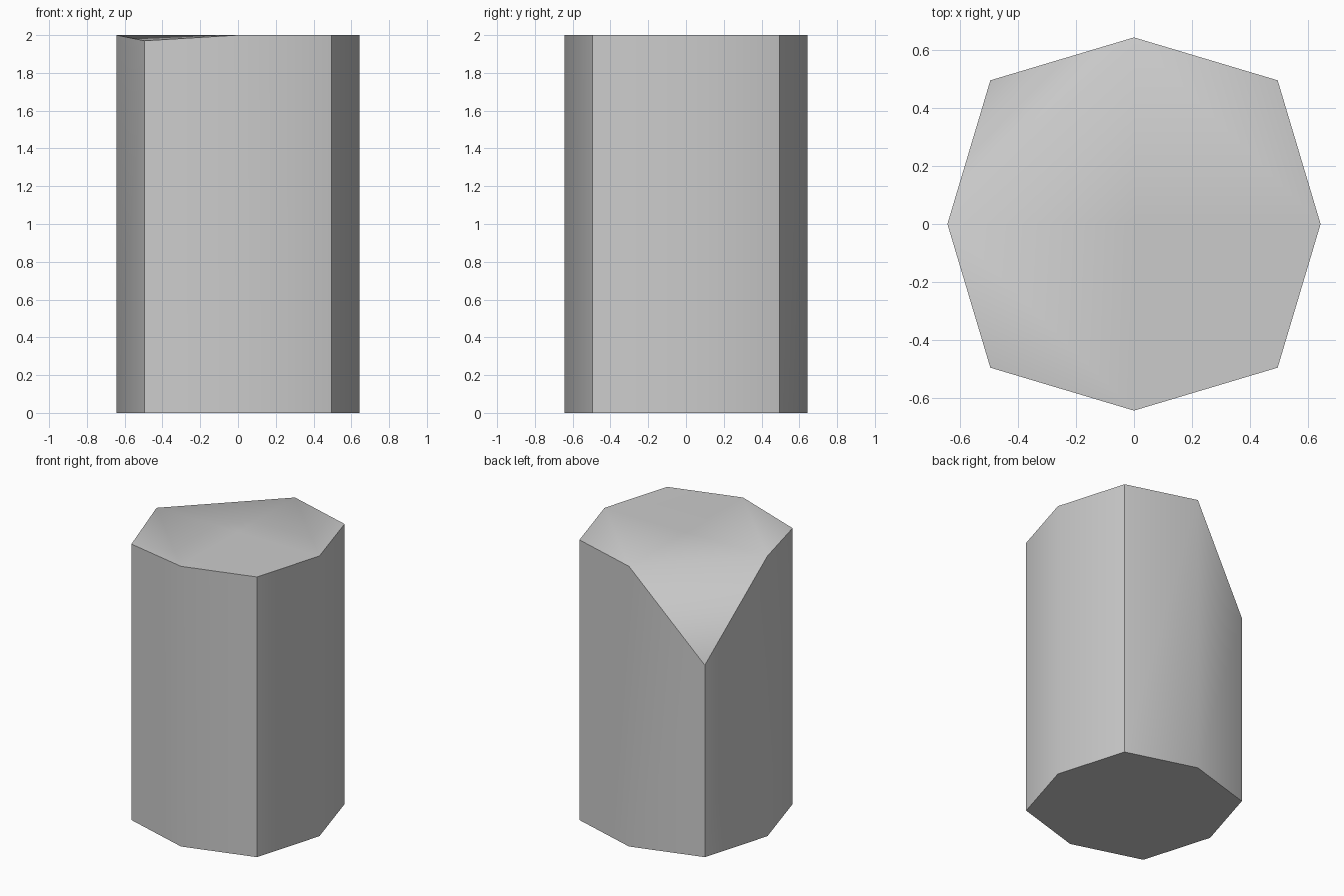
import bpy
import bmesh

cube = bpy.data.objects.get("Cube")
if cube:
    bpy.data.objects.remove(cube, do_unlink=True)

# Single material
grey = bpy.data.materials.new("plain_grey")
grey.use_nodes = True
colour = (0.6, 0.6, 0.6, 1.0)
grey.diffuse_color = colour
grey.node_tree.nodes["Principled BSDF"].inputs["Base Color"].default_value = colour

CORNER, MID, HEIGHT = 0.495, 0.643, 2.0

# Outline, counter-clockwise from the front right corner; odd entries are bulged mid-sides
outline = [(-CORNER, -CORNER), (0, -MID), (CORNER, -CORNER), (MID, 0),
           (CORNER, CORNER), (0, MID), (-CORNER, CORNER), (-MID, 0)]
count = len(outline)
# Corners whose top is cut down
lowered = {0: 1.97, 6: 1.37}

bm = bmesh.new()
base = [bm.verts.new((x, y, 0)) for x, y in outline]
rim = [bm.verts.new((x, y, lowered.get(i, HEIGHT))) for i, (x, y) in enumerate(outline)]
centre = bm.verts.new((0, 0, HEIGHT))

# Base and walls
bm.faces.new(base[::-1])
for i in range(count):
    j = (i + 1) % count
    bm.faces.new((base[i], base[j], rim[j], rim[i]))

# Top: each quarter is folded between its two mid-sides
for i in range(0, count, 2):
    before, after = rim[i - 1], rim[i + 1]
    bm.faces.new((before, rim[i], after))
    bm.faces.new((before, after, centre))

# Smooth walls and top, sharp rims and corner edges
for face in bm.faces:
    face.smooth = True
rings = [set(base), set(rim)]
for edge in bm.edges:
    on_rim = any(f.normal.length >= 0 and len(f.verts) == 4 for f in edge.link_faces)
    if on_rim:
        edge.smooth = False
for i in range(1, count, 2):
    bm.edges.get((base[i], rim[i])).smooth = True

mesh = bpy.data.meshes.new("cut_block")
bm.to_mesh(mesh)
bm.free()
mesh.materials.append(grey)
block = bpy.data.objects.new("cut_block", mesh)
bpy.context.collection.objects.link(block)
